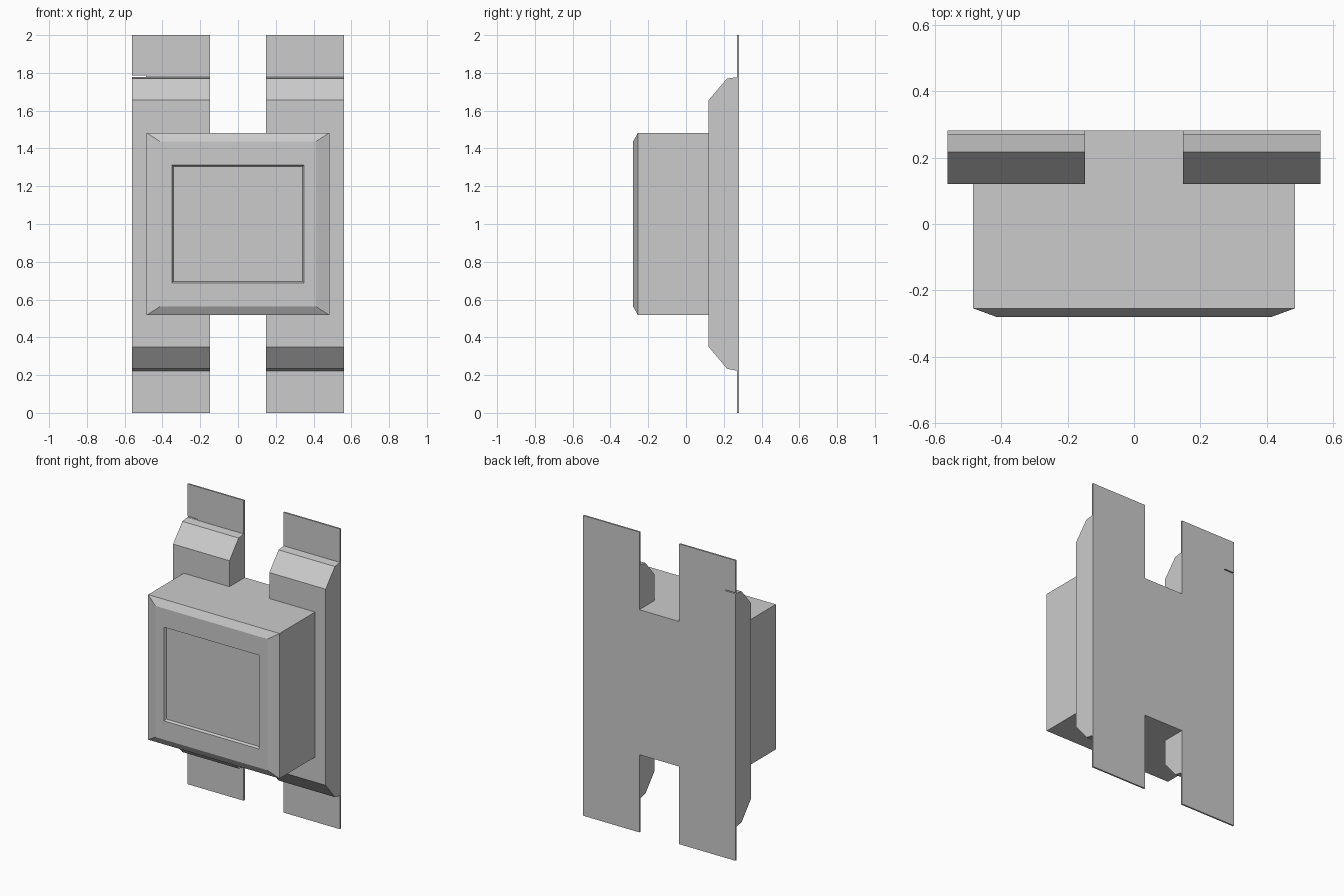
import bpy, bmesh

if "Cube" in bpy.data.objects:
    bpy.data.objects.remove(bpy.data.objects["Cube"])


def finish(name, bm):
    bmesh.ops.recalc_face_normals(bm, faces=bm.faces)
    mesh = bpy.data.meshes.new(name)
    bm.to_mesh(mesh)
    bm.free()
    obj = bpy.data.objects.new(name, mesh)
    bpy.context.collection.objects.link(obj)
    return obj


def loft(name, rings):
    """Skin a list of equal-length point loops and cap both ends."""
    bm = bmesh.new()
    loops = [[bm.verts.new(p) for p in ring] for ring in rings]
    for a, b in zip(loops, loops[1:]):
        for i in range(len(a)):
            j = (i + 1) % len(a)
            bm.faces.new((a[i], a[j], b[j], b[i]))
    bm.faces.new(loops[0])
    bm.faces.new(loops[-1])
    return finish(name, bm)


def rect(hx, hz, y, cz=1.0):
    return [(-hx, y, cz - hz), (hx, y, cz - hz), (hx, y, cz + hz), (-hx, y, cz + hz)]


BACK = 0.281

# Mounting strips: thin back plate with a raised, chamfered rail (y, z profile)
profile = [(BACK, 0), (0.27, 0), (0.27, 0.223), (0.217, 0.234), (0.12, 0.35),
           (0.12, 1.656), (0.217, 1.77), (0.27, 1.777), (0.27, 2), (BACK, 2)]
strips = {}
for side, sx in (("left", -1), ("right", 1)):
    strips[side] = loft(side + "_strip",
                        [[(sx * x, y, z) for y, z in profile] for x in (0.147, 0.562)])

# Narrow slit in the outer edge of the left strip
cutter = loft("slit_cutter", [[(x, y, z) for x, z in
              ((-0.6, 1.778), (-0.487, 1.778), (-0.487, 1.785), (-0.6, 1.785))]
              for y in (0.25, 0.3)])
cutter.hide_render = True
cutter.hide_viewport = True
cut = strips["left"].modifiers.new("slit", 'BOOLEAN')
cut.object = cutter
cut.operation = 'DIFFERENCE'
cut.solver = 'EXACT'

# Housing with bevelled front and recessed screen panel
loft("housing", [rect(0.484, 0.483, 0.125), rect(0.484, 0.483, -0.254),
                 rect(0.413, 0.437, -0.28), rect(0.35, 0.312, -0.28),
                 rect(0.342, 0.304, -0.265)])

# Rear of the housing filling the gap between the strips
loft("housing_rear", [rect(0.147, 0.483, 0.125), rect(0.147, 0.483, BACK)])
